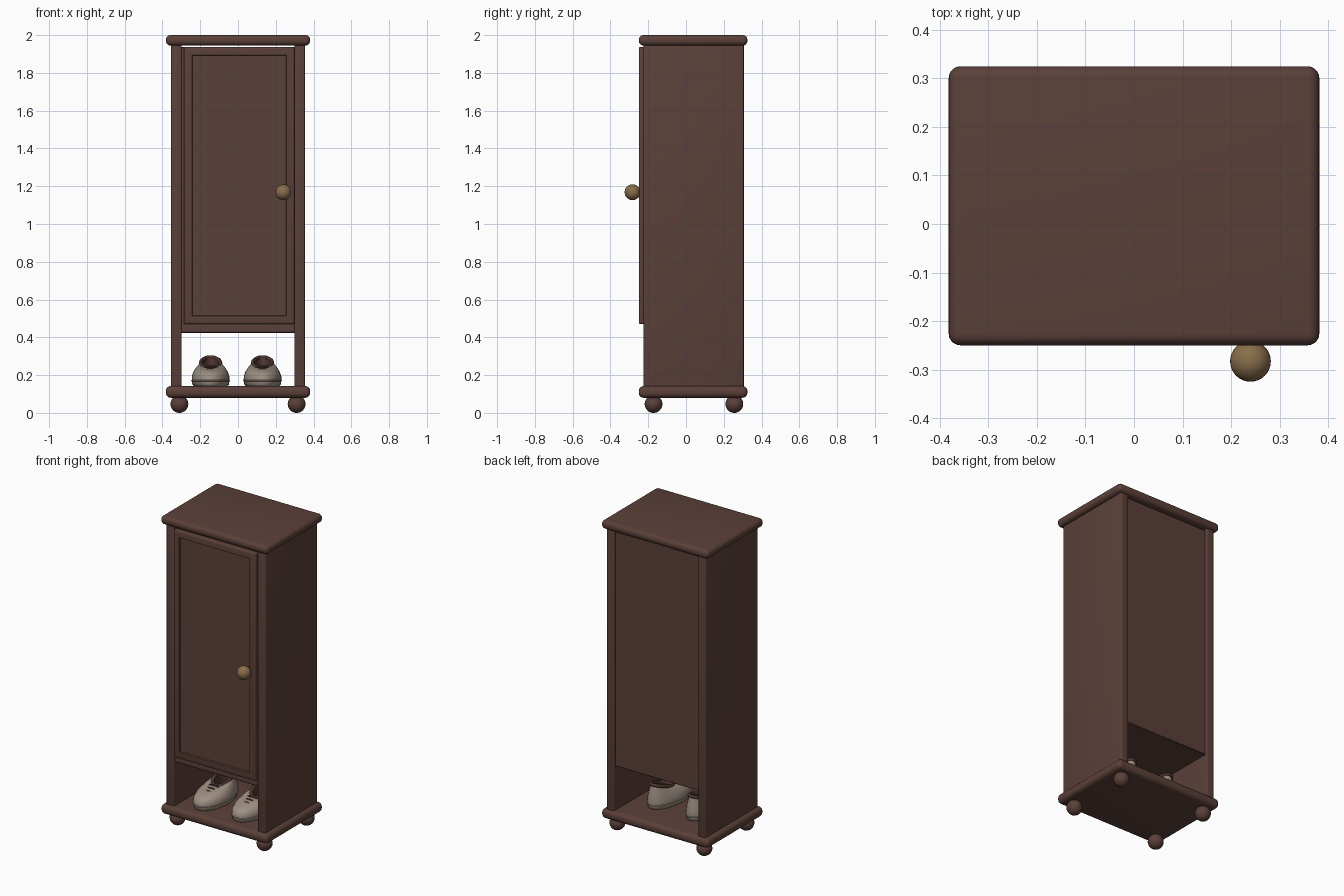
import bpy, bmesh, math
from mathutils import Vector

if "Cube" in bpy.data.objects:
    bpy.data.objects.remove(bpy.data.objects["Cube"])


def material(name, rgb):
    m = bpy.data.materials.new(name)
    m.diffuse_color = (*rgb, 1)
    m.use_nodes = True
    m.node_tree.nodes["Principled BSDF"].inputs["Base Color"].default_value = m.diffuse_color
    return m


WOOD = material("dark wood", (0.105, 0.051, 0.041))
BRASS = material("aged brass", (0.25, 0.155, 0.07))
CANVAS = material("beige canvas", (0.34, 0.275, 0.225))
LINING = material("brown lining", (0.075, 0.037, 0.030))


def finish(bm, name, mats, angle=40):
    bmesh.ops.recalc_face_normals(bm, faces=bm.faces)
    me = bpy.data.meshes.new(name)
    bm.to_mesh(me)
    bm.free()
    ob = bpy.data.objects.new(name, me)
    bpy.context.collection.objects.link(ob)
    for m in mats:
        me.materials.append(m)
    bpy.ops.object.select_all(action='DESELECT')
    ob.select_set(True)
    bpy.context.view_layer.objects.active = ob
    bpy.ops.object.shade_smooth_by_angle(angle=math.radians(angle))
    return ob


def box_mesh(lo, hi):
    bm = bmesh.new()
    bmesh.ops.create_cube(bm, size=1)
    for v in bm.verts:
        v.co = Vector([(lo[i] + hi[i]) / 2 + v.co[i] * (hi[i] - lo[i]) for i in range(3)])
    return bm


def board(name, lo, hi, bevel, segments=3):
    bm = box_mesh(lo, hi)
    bmesh.ops.bevel(bm, geom=bm.edges[:], offset=bevel, segments=segments,
                    profile=0.5, affect='EDGES')
    return finish(bm, name, [WOOD])


def ball(name, loc, r, mat):
    bm = bmesh.new()
    bmesh.ops.create_uvsphere(bm, u_segments=32, v_segments=16, radius=r)
    bmesh.ops.translate(bm, verts=bm.verts, vec=loc)
    return finish(bm, name, [mat])


def tube(name, pts, r, mat, cyclic):
    cu = bpy.data.curves.new(name, 'CURVE')
    cu.dimensions = '3D'
    cu.bevel_depth = r
    cu.bevel_resolution = 3
    cu.use_fill_caps = True
    sp = cu.splines.new('POLY')
    sp.points.add(len(pts) - 1)
    for p, co in zip(sp.points, pts):
        p.co = (*co, 1)
    sp.use_cyclic_u = cyclic
    sp.use_smooth = True
    cu.materials.append(mat)
    ob = bpy.data.objects.new(name, cu)
    bpy.context.collection.objects.link(ob)


# Rounded top and base boards
board("top_board", (-0.382, -0.25, 1.945), (0.382, 0.325, 2.0), 0.024, 5)
board("base_board", (-0.382, -0.25, 0.08), (0.382, 0.325, 0.142), 0.026, 5)

# Side panels and feet
for s, side in ((-1, "left"), (1, "right")):
    xs = sorted((s * 0.298, s * 0.354))
    board(side + "_side_panel", (xs[0], -0.226, 0.13), (xs[1], 0.306, 1.955), 0.008)
    for y, end in ((-0.172, "front"), (0.256, "back")):
        ball(f"{end}_{side}_foot", (s * 0.31, y, 0.047), 0.047, WOOD)

# Closed cupboard body above the open shoe space
board("cupboard_body", (-0.302, -0.218, 0.424), (0.302, 0.292, 1.938), 0.004, 1)

# Door with a recessed centre panel
bm = box_mesh((-0.286, -0.25, 0.47), (0.299, -0.215, 1.937))
bmesh.ops.bevel(bm, geom=bm.edges[:], offset=0.009, segments=3, profile=0.5, affect='EDGES')
bm.normal_update()
front = min(bm.faces, key=lambda f: (round(f.normal.y, 3), -f.calc_area()))
bmesh.ops.inset_region(bm, faces=[front], thickness=0.047)
bmesh.ops.inset_region(bm, faces=[front], thickness=0.004, depth=-0.010)
finish(bm, "door", [WOOD])

# Door knob
ball("door_knob", (0.24, -0.283, 1.168), 0.042, BRASS)

# Shoe rings from sole to lining: centre y, half width, half length, height, rise to heel
RINGS = [(-0.015, 0.084, 0.172, 0.140, 0), (-0.015, 0.096, 0.184, 0.148, 0),
         (-0.015, 0.100, 0.187, 0.170, 0), (-0.015, 0.099, 0.185, 0.195, 0),
         (-0.008, 0.090, 0.173, 0.220, 0.006), (0.012, 0.076, 0.146, 0.242, 0.014),
         (0.038, 0.064, 0.115, 0.258, 0.022), (0.064, 0.055, 0.085, 0.267, 0.028),
         (0.064, 0.047, 0.076, 0.264, 0.028), (0.055, 0.050, 0.076, 0.190, 0)]
N = 32


def ring_points(cx, ring):
    cy, rx, ry, z, rise = ring
    pts = []
    for i in range(N):
        a = 2 * math.pi * i / N
        s = math.sin(a)
        y = cy + ry * s
        taper = 1 - 0.9 * max(0, y)      # narrower heel
        pts.append((cx + rx * taper * math.cos(a), y, z + rise * s))
    return pts


def shoe(name, cx):
    bm = bmesh.new()
    loops = [[bm.verts.new(p) for p in ring_points(cx, r)] for r in RINGS]
    for k, (a, b) in enumerate(zip(loops, loops[1:])):
        for i in range(N):
            j = (i + 1) % N
            bm.faces.new((a[i], a[j], b[j], b[i])).material_index = int(k >= 7)
    bm.faces.new(loops[0])
    bm.faces.new(loops[-1]).material_index = 1
    finish(bm, name, [CANVAS, LINING], 60)
    # Collar rim, laces and sole seam
    tube(name + "_collar", ring_points(cx, RINGS[7]), 0.010, LINING, True)
    for n, (y, z, w) in enumerate(((-0.035, 0.243, 0.046), (-0.065, 0.236, 0.042),
                                   (-0.095, 0.229, 0.036))):
        arc = [(cx + w * t, y, z + 0.003 - 0.012 * t * t) for t in (-1, -0.5, 0, 0.5, 1)]
        tube(f"{name}_lace_{n + 1}", arc, 0.005, LINING, False)
    tube(name + "_sole_seam", ring_points(cx, RINGS[2]), 0.003, CANVAS, True)


shoe("left_shoe", -0.145)
shoe("right_shoe", 0.13)
